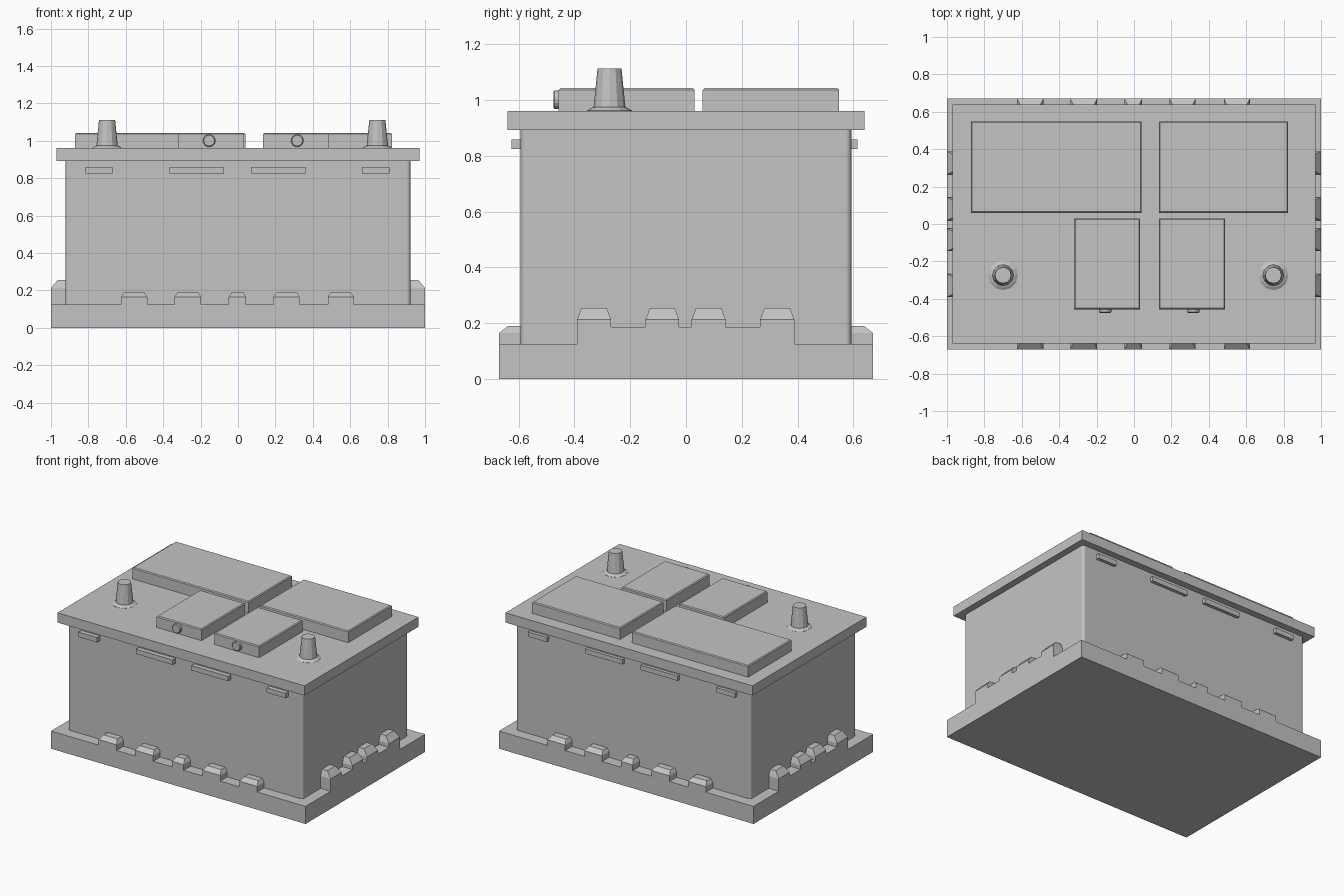
import bpy
import bmesh
from math import cos, sin, tau

cube = bpy.data.objects.get("Cube")
if cube:
    bpy.data.objects.remove(cube, do_unlink=True)

grey = bpy.data.materials.new("plain grey")
grey.use_nodes = True
COLOUR = (0.55, 0.55, 0.55, 1)
grey.diffuse_color = COLOUR
grey.node_tree.nodes["Principled BSDF"].inputs["Base Color"].default_value = COLOUR


def finish(name, bm):
    bmesh.ops.recalc_face_normals(bm, faces=bm.faces)
    mesh = bpy.data.meshes.new(name)
    bm.to_mesh(mesh)
    bm.free()
    mesh.materials.append(grey)
    obj = bpy.data.objects.new(name, mesh)
    bpy.context.collection.objects.link(obj)
    return obj


def box(name, x, y, z, bevel=0, pick=None, segments=1):
    """Box spanning three ranges; pick chooses the edges to bevel."""
    bm = bmesh.new()
    bmesh.ops.create_cube(bm, size=1)
    for v in bm.verts:
        v.co = [(r[0] + r[1]) / 2 + c * (r[1] - r[0]) for c, r in zip(v.co, (x, y, z))]
    if bevel:
        edges = [e for e in bm.edges if pick(e.verts[0].co, e.verts[1].co)]
        bmesh.ops.bevel(bm, geom=edges, offset=bevel, segments=segments,
                        profile=0.5, affect='EDGES')
    return finish(name, bm)


def loft(name, loops):
    """Closed solid through matching loops of points."""
    bm = bmesh.new()
    loops = [[bm.verts.new(p) for p in loop] for loop in loops]
    bm.faces.new(loops[0])
    bm.faces.new(loops[-1])
    for low, high in zip(loops, loops[1:]):
        for i in range(len(low)):
            j = (i + 1) % len(low)
            bm.faces.new((low[i], low[j], high[j], high[i]))
    return finish(name, bm)


def lathe(name, centre, rings, sides, forward=False):
    """Solid of revolution from (radius, height) rings, upright or facing forward."""
    cx, cy, cz = centre
    loops = []
    for r, h in rings:
        circle = [(r * cos(tau * i / sides), r * sin(tau * i / sides)) for i in range(sides)]
        loops.append([(cx + u, cy - h, cz + v) if forward else (cx + u, cy + v, cz + h)
                      for u, v in circle])
    return loft(name, loops)


def lug(name, along, inner, outer, bottom, shoulder, top, slope, along_x):
    """Hold-down lug: upright block with a sloped outer face and tapered top."""
    a, b = along
    s = 1 if outer > 0 else -1
    loops = []
    for t, z, o in ((0, bottom, outer), (0, shoulder, outer), (0.016, top, outer - s * slope)):
        corners = [(a + t, inner), (b - t, inner), (b - t, o), (a + t, o)]
        loops.append([(p, q, z) if along_x else (q, p, z) for p, q in corners])
    return loft(name, loops)


# Case, foot and lid
box("foot", (-1, 1), (-0.67, 0.67), (0, 0.125))
case = box("case", (-0.922, 0.922), (-0.592, 0.592), (0.1, 0.9), 0.02,
           lambda a, b: abs(a.z - b.z) > 0.1, 4)
box("lid", (-0.97, 0.97), (-0.64, 0.64), (0.892, 0.961))

# Raised covers on the lid
covers = {
    "back_cover_wide": ((-0.872, 0.04), (0.06, 0.548)),
    "back_cover_narrow": ((0.133, 0.824), (0.06, 0.548)),
    "front_cover_right": ((-0.32, 0.033), (-0.456, 0.03)),
    "front_cover_left": ((0.133, 0.486), (-0.456, 0.03)),
}
for name, (x, y) in covers.items():
    box(name, x, y, (0.95, 1.042), 0.006, lambda a, b: min(a.z, b.z) > 1)

# Vent plugs and terminals
for side, x in (("right", -0.154), ("left", 0.317)):
    lathe("vent_plug_" + side, (x, -0.45, 1.001),
          [(0.033, 0), (0.033, 0.021), (0.028, 0.025)], 16, True)
for side, x in (("right", -0.70), ("left", 0.745)):
    lathe("terminal_" + side, (x, -0.274, 0),
          [(0.08, 0.955), (0.08, 0.962), (0.066, 0.971), (0.057, 0.974), (0.043, 1.112)], 12)

# Narrow clips under the lid, front and back
for i, x in enumerate(((-0.815, -0.67), (-0.365, -0.075), (0.07, 0.36), (0.663, 0.81))):
    box(f"front_clip_{i}", x, (-0.625, -0.58), (0.825, 0.859))
    box(f"back_clip_{i}", x, (0.58, 0.615), (0.825, 0.859))

# Hold-down lugs on the long sides
for i, x in enumerate(((-0.625, -0.485), (-0.34, -0.197), (-0.05, 0.043),
                       (0.19, 0.33), (0.48, 0.62))):
    for side, s in (("front", -1), ("back", 1)):
        lug(f"{side}_lug_{i}", x, s * 0.585, s * 0.67, 0.12, 0.165, 0.19, 0.032, True)

# Raised ledges and lugs on the short sides
for side, s in (("right", -1), ("left", 1)):
    box(side + "_ledge", sorted((s * 0.91, s)), (-0.39, 0.388), (0.12, 0.186))
    for i, y in enumerate(((-0.39, -0.268), (-0.145, -0.025), (0.02, 0.142), (0.265, 0.388))):
        lug(f"{side}_lug_{i}", y, s * 0.915, s, 0.18, 0.213, 0.255, 0.035, False)

# Smooth the rounded case corners while the broad walls stay flat
bpy.ops.object.select_all(action='DESELECT')
case.select_set(True)
bpy.context.view_layer.objects.active = case
bpy.ops.object.shade_smooth_by_angle()
case.modifiers.new("flat_walls", 'WEIGHTED_NORMAL').keep_sharp = True
